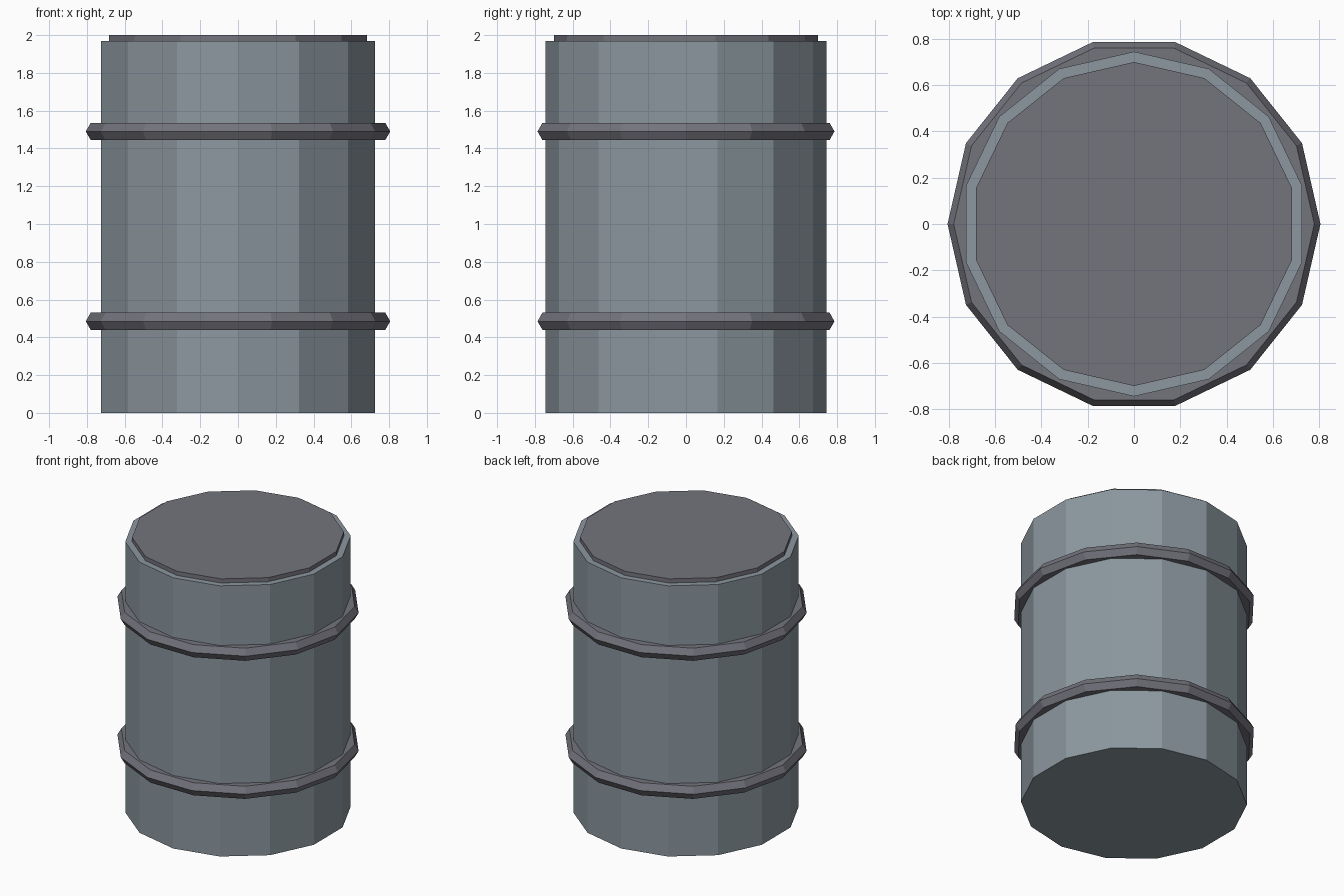
import bpy

SIDES = 14

cube = bpy.data.objects.get("Cube")
if cube:
    bpy.data.objects.remove(cube, do_unlink=True)


def make_material(name, rgb):
    mat = bpy.data.materials.new(name)
    mat.use_nodes = True
    color = (*rgb, 1.0)
    mat.diffuse_color = color
    mat.node_tree.nodes["Principled BSDF"].inputs["Base Color"].default_value = color
    return mat


def finish(name, mat):
    obj = bpy.context.object
    obj.name = name
    obj.data.name = name
    obj.data.materials.clear()
    obj.data.materials.append(mat)
    bpy.ops.object.shade_flat()
    return obj


def add_drum(name, radius, bottom, top, mat):
    bpy.ops.mesh.primitive_cylinder_add(
        vertices=SIDES, radius=radius, depth=top - bottom,
        location=(0, 0, (bottom + top) / 2))
    return finish(name, mat)


def add_hoop(name, height, mat):
    bpy.ops.mesh.primitive_torus_add(
        major_segments=SIDES, minor_segments=6,
        major_radius=0.753, minor_radius=0.053, location=(0, 0, height))
    return finish(name, mat)


blue_grey = make_material("blue grey metal", (0.26, 0.31, 0.347))
dark_grey = make_material("dark grey metal", (0.172, 0.172, 0.203))

# Barrel body and raised lid
add_drum("barrel_body", 0.745, 0.0, 1.97, blue_grey)
add_drum("barrel_lid", 0.70, 1.95, 2.0, dark_grey)

# Reinforcing hoops with a hexagonal section
add_hoop("lower_hoop", 0.485, dark_grey)
add_hoop("upper_hoop", 1.49, dark_grey)
